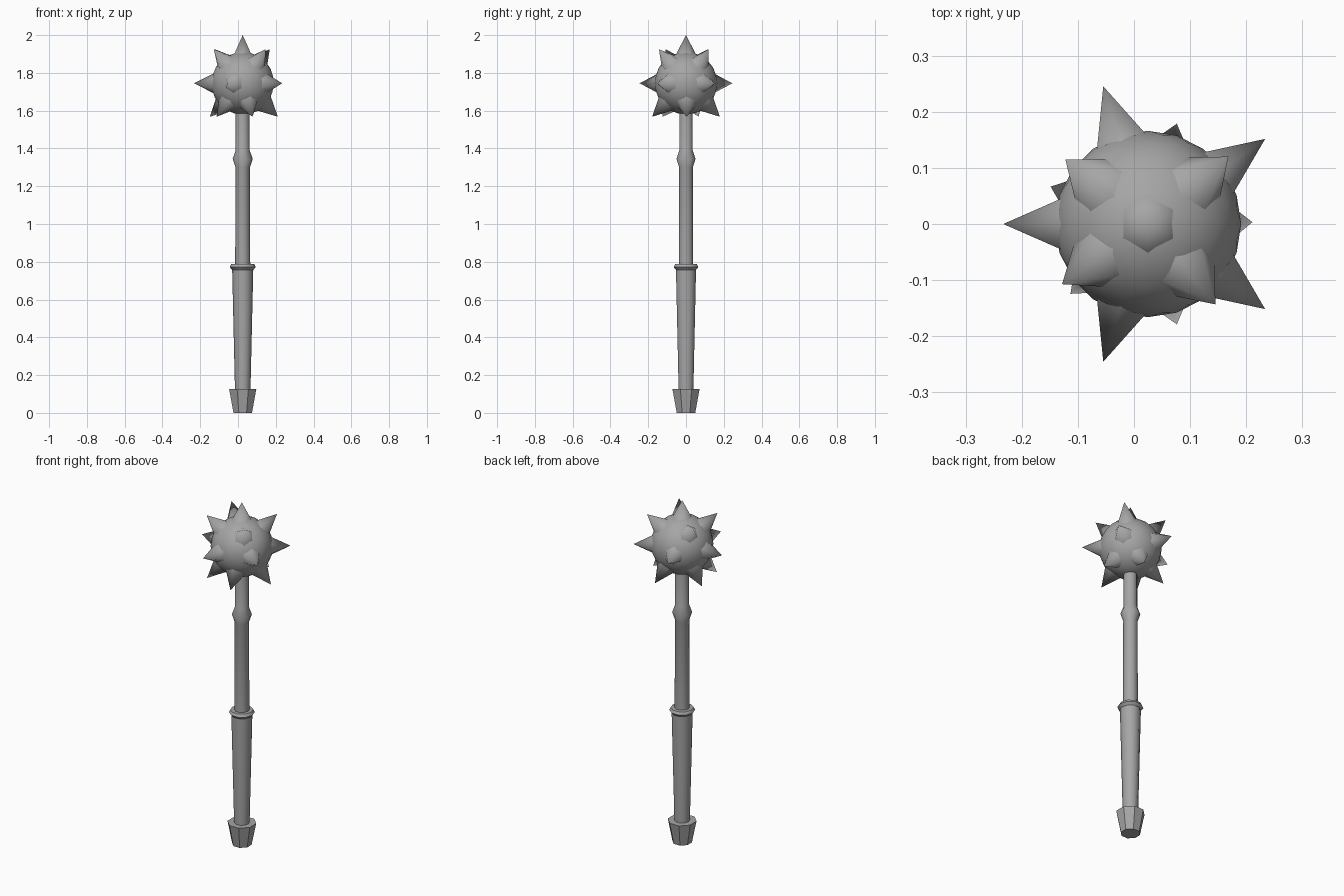
import bpy, bmesh
from math import cos, sin, pi, radians
from mathutils import Vector

AXIS_X = 0.025
HEAD = Vector((AXIS_X, 0, 1.745))

cube = bpy.data.objects.get("Cube")
if cube:
    bpy.data.objects.remove(cube, do_unlink=True)

steel = bpy.data.materials.new("grey steel")
steel.use_nodes = True
grey = (0.38, 0.38, 0.38, 1)
steel.diffuse_color = grey
steel.node_tree.nodes["Principled BSDF"].inputs["Base Color"].default_value = grey


def finish(name, bm, smooth_angle):
    bmesh.ops.recalc_face_normals(bm, faces=bm.faces)
    mesh = bpy.data.meshes.new(name)
    bm.to_mesh(mesh)
    bm.free()
    obj = bpy.data.objects.new(name, mesh)
    bpy.context.collection.objects.link(obj)
    mesh.materials.append(steel)
    if smooth_angle:
        bpy.ops.object.select_all(action='DESELECT')
        obj.select_set(True)
        bpy.context.view_layer.objects.active = obj
        bpy.ops.object.shade_smooth_by_angle(angle=radians(smooth_angle))
    return obj


def lathe(name, profile, sides, turn=0.0, smooth_angle=0):
    """Stack rings of (radius, height) around the weapon's axis and cap the ends."""
    bm = bmesh.new()
    rings = []
    for r, z in profile:
        angles = [turn + 2 * pi * i / sides for i in range(sides)]
        rings.append([bm.verts.new((AXIS_X + r * cos(a), r * sin(a), z)) for a in angles])
    for low, high in zip(rings, rings[1:]):
        for i in range(sides):
            j = (i + 1) % sides
            bm.faces.new((low[i], low[j], high[j], high[i]))
    bm.faces.new(rings[0])
    bm.faces.new(rings[-1])
    return finish(name, bm, smooth_angle)


def spike(name, tip, sides=6):
    """Cone from inside the head out to a tip given relative to the head centre."""
    inner, base_radius = 0.12, 0.07
    reach = tip.length
    bm = bmesh.new()
    bmesh.ops.create_cone(bm, cap_ends=True, segments=sides, radius1=base_radius,
                          radius2=0, depth=reach - inner)
    bmesh.ops.remove_doubles(bm, verts=bm.verts, dist=0.0001)
    bmesh.ops.translate(bm, verts=bm.verts, vec=(0, 0, (reach + inner) / 2))
    turn = tip.to_track_quat('Z', 'Y').to_matrix()
    bmesh.ops.rotate(bm, verts=bm.verts, cent=(0, 0, 0), matrix=turn)
    bmesh.ops.translate(bm, verts=bm.verts, vec=HEAD)
    return finish(name, bm, 65)


# Pommel: flared octagonal block
lathe("pommel", [(0.053, 0), (0.078, 0.127)], 8, pi / 8)

# Tapered grip, its collar, and the shaft with a swelling
lathe("grip", [(0.041, 0.12), (0.056, 0.765)], 10, 0, 45)
lathe("collar", [(0.056, 0.757), (0.069, 0.772), (0.061, 0.787), (0.036, 0.787)], 10, 0, 40)
lathe("shaft", [(0.04, 0.76), (0.038, 1.3), (0.053, 1.345), (0.037, 1.39), (0.037, 1.65)],
      10, 0, 45)

# Round head
bm = bmesh.new()
bmesh.ops.create_icosphere(bm, subdivisions=3, radius=0.166)
bmesh.ops.translate(bm, verts=bm.verts, vec=HEAD)
finish("head", bm, 60)

# Spikes: one on top, then upper, middle and lower rings
spike("top_spike", Vector((0, 0, 0.255)))
rows = {
    "upper_spike": (0.187, 0.18, [40, 142, 215, 310]),
    "middle_spike": (0.258, 0.0, [36 + 72 * i for i in range(5)]),
    "lower_spike": (0.186, -0.177, [1, 74, 159, 222, 286]),
}
for name, (radius, height, angles) in rows.items():
    for i, degrees in enumerate(angles):
        a = radians(degrees)
        spike(f"{name}_{i + 1}", Vector((radius * cos(a), radius * sin(a), height)))
